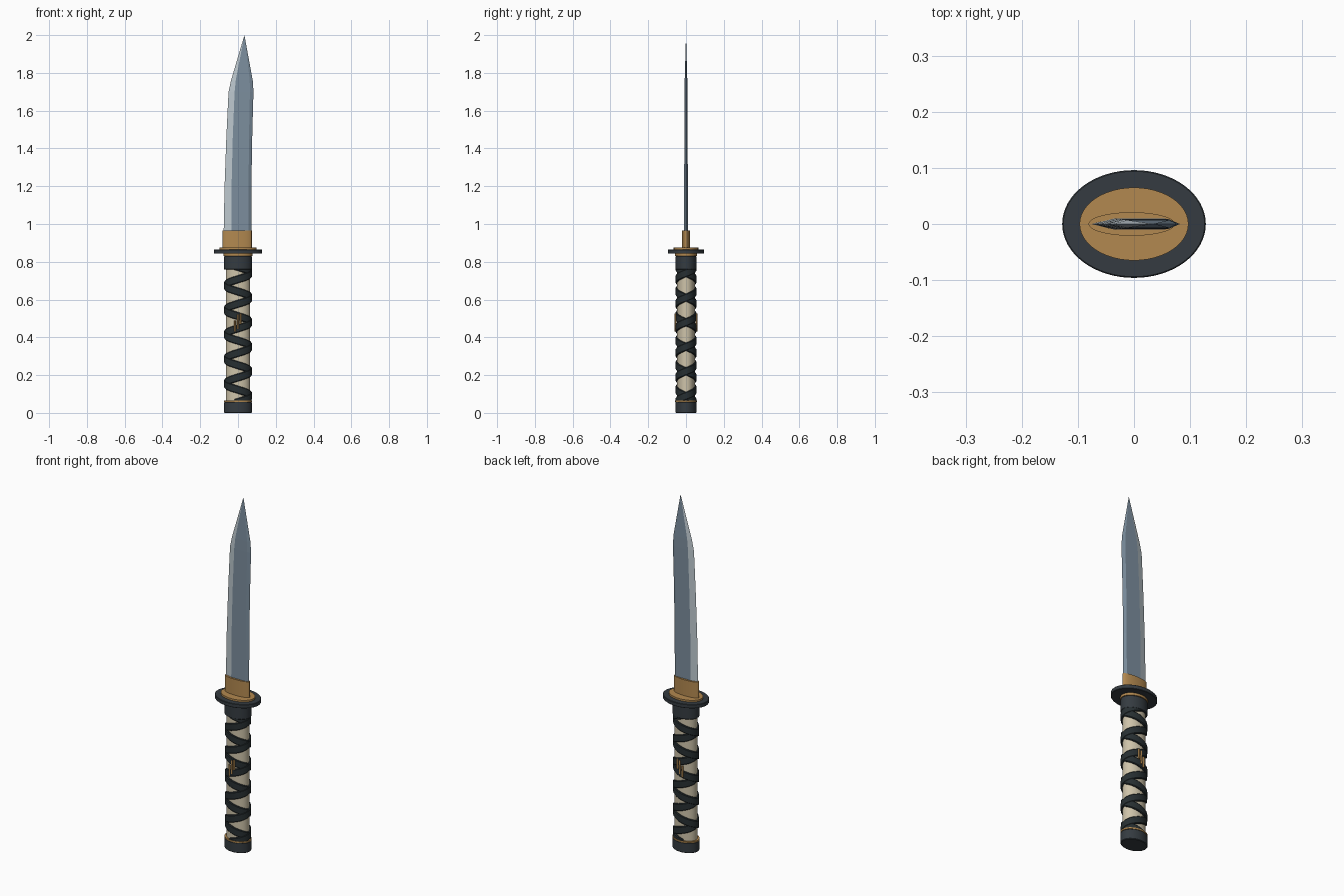
import bpy, bmesh
from math import sin, cos, pi

if "Cube" in bpy.data.objects:
    bpy.data.objects.remove(bpy.data.objects["Cube"])


def material(name, rgb):
    m = bpy.data.materials.new(name)
    m.diffuse_color = (*rgb, 1)
    m.use_nodes = True
    m.node_tree.nodes["Principled BSDF"].inputs["Base Color"].default_value = m.diffuse_color
    return m


DARK = material("dark_metal", (0.035, 0.044, 0.052))
CORD = material("dark_cord", (0.02, 0.028, 0.031))
BRASS = material("brass", (0.45, 0.25, 0.08))
CREAM = material("cream_skin", (0.62, 0.55, 0.40))
STEEL = material("steel", (0.20, 0.27, 0.34))
EDGE = material("polished_edge", (0.50, 0.57, 0.61))


def finish(name, bm, mats, smooth=True):
    bmesh.ops.recalc_face_normals(bm, faces=bm.faces)
    me = bpy.data.meshes.new(name)
    bm.to_mesh(me)
    bm.free()
    for m in mats:
        me.materials.append(m)
    ob = bpy.data.objects.new(name, me)
    bpy.context.collection.objects.link(ob)
    if smooth:
        bpy.ops.object.select_all(action='DESELECT')
        ob.select_set(True)
        bpy.context.view_layer.objects.active = ob
        bpy.ops.object.shade_smooth_by_angle(angle=0.6)
    return ob


def loft(bm, rings, cap=True):
    """Join closed rings of points with quads."""
    vs = [[bm.verts.new(p) for p in r] for r in rings]
    n = len(vs[0])
    for a, b in zip(vs, vs[1:]):
        for i in range(n):
            j = (i + 1) % n
            bm.faces.new((a[i], a[j], b[j], b[i]))
    if cap:
        bm.faces.new(vs[0])
        bm.faces.new(vs[-1])
    return vs


def oval(name, rx, ry, z0, z1, mat, bevel=0.0, cx=0.0, n=48):
    """Elliptical disc or sleeve with optional chamfered rims."""
    prof = [(0, z0), (0, z1)]
    if bevel:
        prof = [(bevel, z0), (0, z0 + bevel), (0, z1 - bevel), (bevel, z1)]
    bm = bmesh.new()
    loft(bm, [[(cx + (rx - d) * cos(2 * pi * i / n), (ry - d) * sin(2 * pi * i / n), z)
               for i in range(n)] for d, z in prof])
    return finish(name, bm, [mat])


# Handle core, end cap, collar and guard stack
oval("pommel_cap", 0.074, 0.056, 0.0, 0.058, DARK, 0.003)
oval("pommel_ring", 0.075, 0.057, 0.058, 0.066, BRASS)
oval("handle_core", 0.064, 0.047, 0.05, 0.78, CREAM)
oval("handle_collar", 0.074, 0.056, 0.758, 0.83, DARK, 0.003)
oval("lower_washer", 0.076, 0.058, 0.83, 0.845, BRASS)
oval("guard", 0.128, 0.096, 0.843, 0.865, DARK, 0.002, n=64)
oval("upper_washer", 0.097, 0.065, 0.865, 0.875, BRASS)
oval("blade_collar", 0.077, 0.021, 0.875, 0.965, BRASS, cx=-0.004)


# Handle wrap: two opposite helices crossing on the narrow sides
def wrap(name, direction):
    pitch, z_cross, z0, z1, half = 0.13, 0.09, 0.052, 0.79, 0.021
    steps = 200
    rings = []
    for k in range(steps + 1):
        z = z0 + (z1 - z0) * k / steps
        t = direction * 2 * pi * (z - z_cross) / pitch
        lift = 0.001 * direction * cos(t)
        ring = []
        for d, h in ((-0.014, -half), (-0.003, -half), (0, -half + 0.004),
                     (0, half - 0.004), (-0.003, half), (-0.014, half)):
            ring.append(((0.0725 + lift + d) * cos(t), (0.055 + lift + d) * sin(t), z + h))
        rings.append(ring)
    bm = bmesh.new()
    loft(bm, rings)
    finish(name, bm, [CORD])


wrap("wrap_rising_right", 1)
wrap("wrap_rising_left", -1)

# Small brass grip ornaments, three rods on each face
for side, label in ((-1, "front"), (1, "back")):
    for i, (x, z0, z1) in enumerate(((-0.016, 0.43, 0.49), (0.0, 0.445, 0.52), (0.014, 0.47, 0.525))):
        bm = bmesh.new()
        loft(bm, [[(x + 0.005 * cos(a * pi / 6), side * 0.055 + 0.005 * sin(a * pi / 6), z)
                   for a in range(12)] for z in (z0, z1)])
        finish(f"{label}_ornament_rod_{i + 1}", bm, [BRASS])

# Blade: z, cutting edge x, ridge x, shoulder x, spine x, half thickness
stations = [
    (0.90, -0.077, -0.036, 0.055, 0.070, 0.0100),
    (1.20, -0.071, -0.034, 0.056, 0.071, 0.0095),
    (1.45, -0.062, -0.028, 0.058, 0.075, 0.0090),
    (1.60, -0.055, -0.022, 0.061, 0.079, 0.0085),
    (1.70, -0.050, -0.018, 0.063, 0.082, 0.0080),
    (1.76, -0.037, -0.012, 0.062, 0.078, 0.0070),
]
bm = bmesh.new()
rings = loft(bm, [[(e, 0, z), (r, -t, z), (s, -t, z), (p, 0, z), (s, t, z), (r, t, z)]
                  for z, e, r, s, p, t in stations], cap=False)
bm.faces.new(rings[0])
tip = bm.verts.new((0.034, 0, 2.0))
for i in range(6):
    bm.faces.new((rings[-1][i], rings[-1][(i + 1) % 6], tip))
edge_verts = {r[0] for r in rings}
for f in bm.faces:
    f.material_index = int(len(f.verts) < 6 and any(v in edge_verts for v in f.verts))
finish("blade", bm, [STEEL, EDGE], smooth=False)
